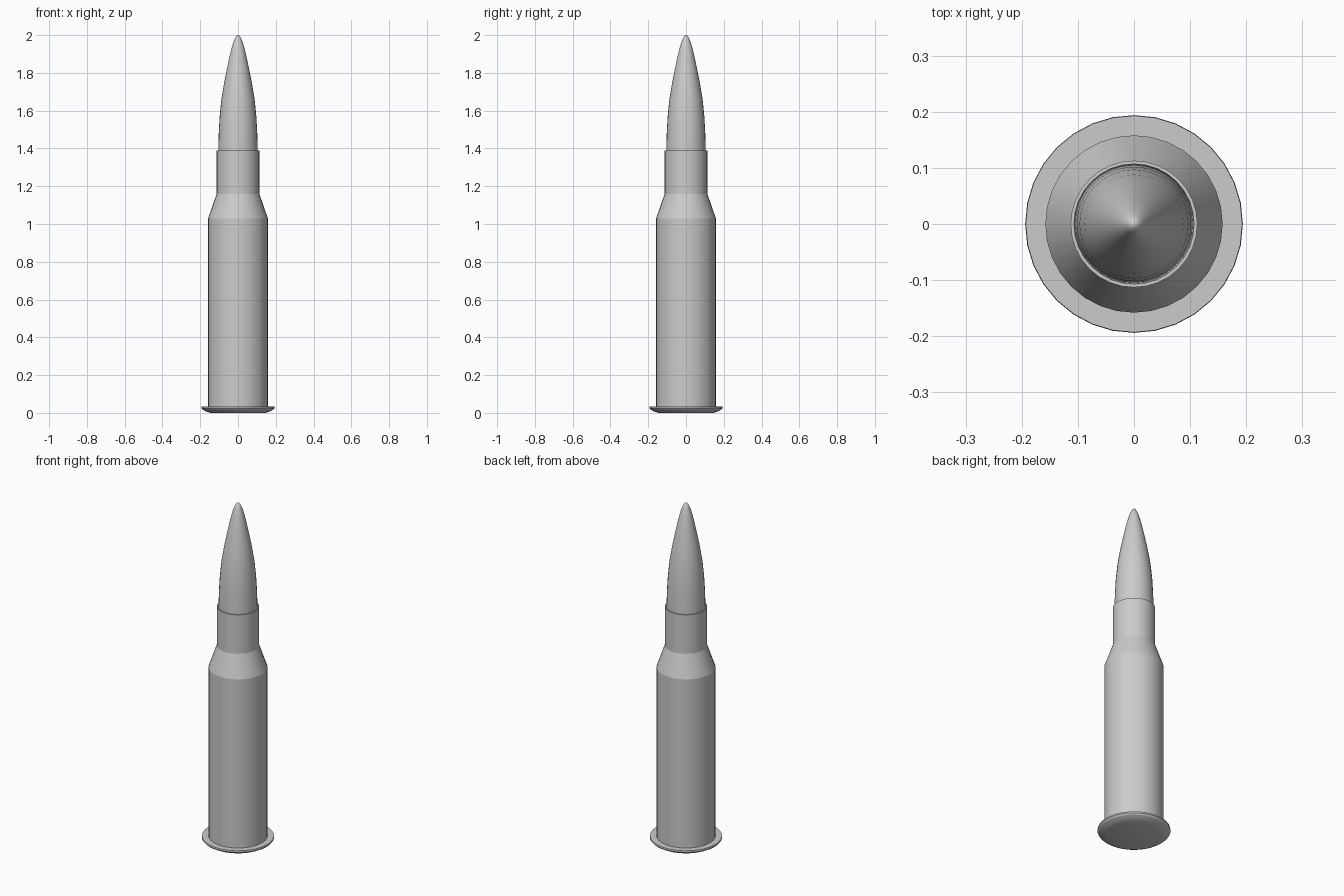
import bpy, bmesh, math

if "Cube" in bpy.data.objects:
    bpy.data.objects.remove(bpy.data.objects["Cube"])

SEGMENTS = 32


def lathe(name, profile, angle=25):
    """Revolve (radius, z) points about the z axis; radius 0 closes an end."""
    bm = bmesh.new()
    rings = []
    for r, z in profile:
        if r == 0:
            rings.append([bm.verts.new((0, 0, z))] * SEGMENTS)
        else:
            rings.append([bm.verts.new((r * math.cos(a), r * math.sin(a), z))
                          for a in (2 * math.pi * i / SEGMENTS for i in range(SEGMENTS))])
    for low, high in zip(rings, rings[1:]):
        for i in range(SEGMENTS):
            j = (i + 1) % SEGMENTS
            corners = list(dict.fromkeys((low[i], low[j], high[j], high[i])))
            bm.faces.new(corners)
    bmesh.ops.recalc_face_normals(bm, faces=bm.faces)
    mesh = bpy.data.meshes.new(name)
    bm.to_mesh(mesh)
    bm.free()
    obj = bpy.data.objects.new(name, mesh)
    bpy.context.collection.objects.link(obj)
    bpy.ops.object.select_all(action='DESELECT')
    obj.select_set(True)
    bpy.context.view_layer.objects.active = obj
    bpy.ops.object.shade_smooth_by_angle(angle=math.radians(angle))
    return obj


# Case: rounded base, rim, straight body, shoulder, neck and thin mouth lip
lathe("case", [
    (0, 0), (0.145, 0), (0.17, 0.008), (0.187, 0.017), (0.194, 0.025),
    (0.193, 0.034), (0.158, 0.034), (0.158, 1.03), (0.113, 1.16),
    (0.113, 1.39), (0.107, 1.39), (0.104, 1.37), (0, 1.37)], angle=19)

# Pointed tip seated in the neck
lathe("tip", [
    (0, 1.365), (0.105, 1.365), (0.104, 1.40), (0.102, 1.48), (0.097, 1.57),
    (0.088, 1.66), (0.074, 1.745), (0.058, 1.825), (0.042, 1.9),
    (0.026, 1.96), (0.016, 1.984), (0.008, 1.997), (0, 2.0)], angle=40)
